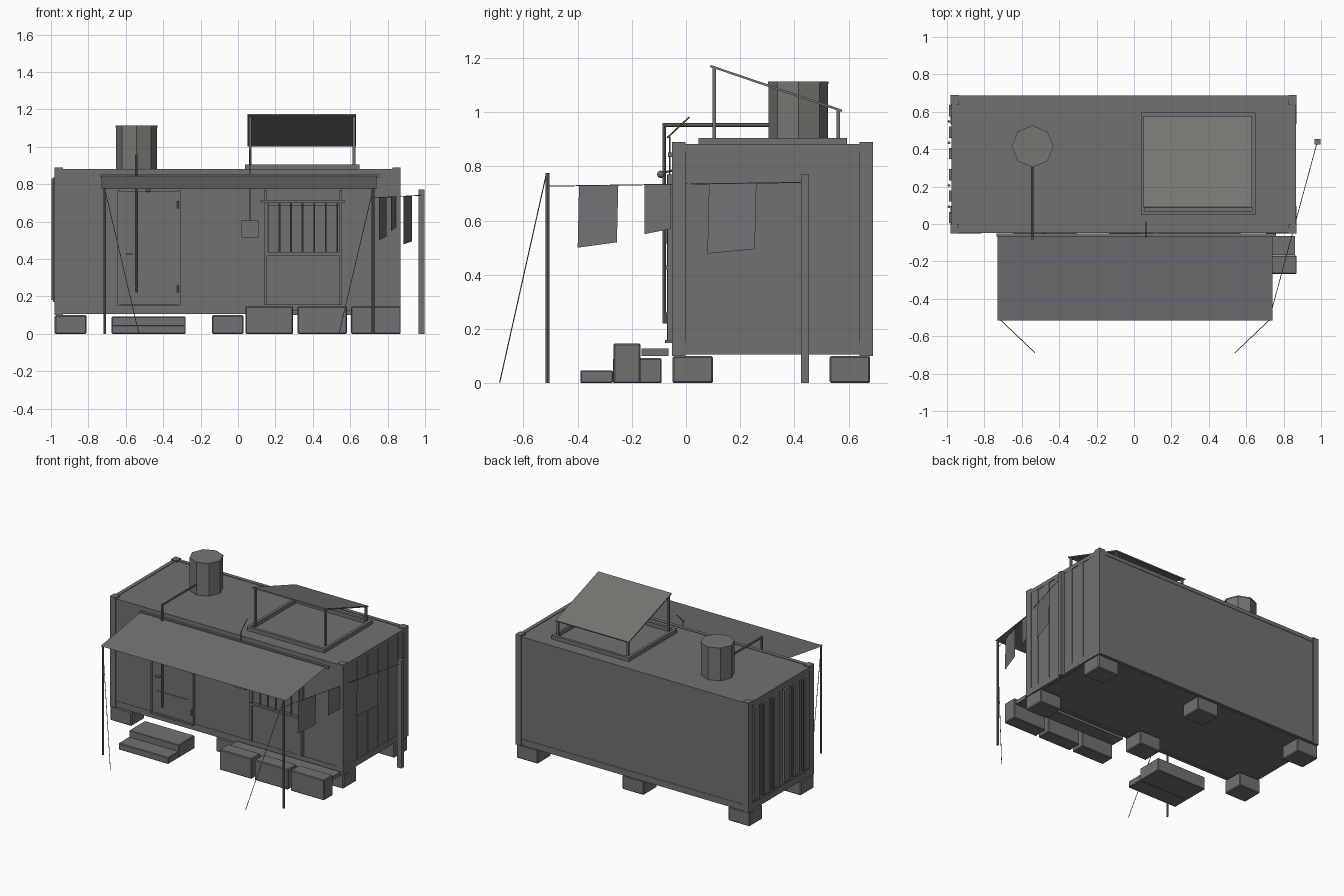
import bpy, bmesh, math
from mathutils import Vector


def material(name, rgb):
    m = bpy.data.materials.new(name)
    m.diffuse_color = (*rgb, 1)
    return m


GREY = material("weathered grey", (0.17, 0.165, 0.17))
WARM = material("warm grey", (0.18, 0.18, 0.168))


def finish(name, bm, mat):
    me = bpy.data.meshes.new(name)
    bm.to_mesh(me)
    bm.free()
    ob = bpy.data.objects.new(name, me)
    bpy.context.collection.objects.link(ob)
    me.materials.append(mat)
    return ob


def box(name, x, y, z, mat=GREY, bevel=0):
    bm = bmesh.new()
    bmesh.ops.create_cube(bm, size=1)
    for v in bm.verts:
        v.co = [r[0] + (c + 0.5) * (r[1] - r[0]) for c, r in zip(v.co, (x, y, z))]
    if bevel:
        bmesh.ops.bevel(bm, geom=bm.edges[:], offset=bevel, segments=1, affect='EDGES')
    return finish(name, bm, mat)


def rod(name, a, b, r, sides=8, mat=GREY):
    a, b = Vector(a), Vector(b)
    bm = bmesh.new()
    bmesh.ops.create_cone(bm, cap_ends=True, segments=sides, radius1=r, radius2=r, depth=(b - a).length)
    q = (b - a).to_track_quat('Z', 'Y')
    for v in bm.verts:
        v.co = q @ v.co + (a + b) / 2
    return finish(name, bm, mat)


def sheet(name, pts, mat=GREY):
    bm = bmesh.new()
    bm.faces.new([bm.verts.new(p) for p in pts])
    return finish(name, bm, mat)


# container shell, corner posts and rails
X0, X1, Y0, Y1 = -0.98, 0.87, -0.052, 0.69
box("container_body", (X0 + .008, X1 - .008), (Y0 + .006, Y1 - .006), (0.11, 0.878))
for i, x in enumerate(((X0, X0 + .045), (X1 - .045, X1))):
    for j, y in enumerate(((Y0, Y0 + .05), (Y1 - .05, Y1))):
        box(f"corner_post_{i}{j}", x, y, (0.10, 0.89))
for i, z in enumerate(((0.105, 0.15), (0.855, 0.882))):
    for j, y in enumerate(((Y0 + .003, Y0 + .03), (Y1 - .03, Y1 - .003))):
        box(f"long_rail_{i}{j}", (X0 + .04, X1 - .04), y, z)
    for j, x in enumerate(((X0 + .003, X0 + .03), (X1 - .03, X1 - .003))):
        box(f"end_rail_{i}{j}", x, (Y0 + .04, Y1 - .04), z)

# ribbed container doors on the left end, shallow ribs on the right
for i in range(6):
    y = 0.035 + i * 0.114
    box(f"end_door_rib_{i}", (X0 - .008, X0 + .02), (y - .03, y + .03), (0.17, 0.835))
    box(f"end_wall_rib_{i}", (X1 - .02, X1 - .004), (y - .03, y + .03), (0.15, 0.855))
for i, y in enumerate((0.092, 0.206, 0.434, 0.548)):
    rod(f"lock_rod_{i}", (-0.989, y, 0.18), (-0.989, y, 0.83), 0.008)

# foundation blocks
for i, x in enumerate((-0.98, -0.14, 0.70)):
    for j, y in enumerate((-0.05, 0.53)):
        box(f"foundation_block_{i}{j}", (x, x + .17), (y, y + .15), (0, 0.1), bevel=.006)

# entry steps
box("lower_step", (-0.675, -0.28), (-0.39, -0.27), (0, 0.047), bevel=.004)
box("upper_step", (-0.675, -0.28), (-0.27, -0.09), (0, 0.092), bevel=.004)

# planter crates and the bench plank behind them
for i, x in enumerate((0.04, 0.318, 0.605)):
    box(f"crate_{i}", (x, x + .265 - (i == 0) * .01), (-0.268, -0.168), (0, 0.146), bevel=.005)
box("bench_plank", (0.04, 0.86), (-0.165, -0.065), (0.1, 0.127))

# awning with poles, guy ropes and wall rail
sheet("awning", [(-0.73, -0.515, 0.775), (0.74, -0.515, 0.775), (0.74, -0.055, 0.845), (-0.73, -0.055, 0.845)])
box("awning_rail", (-0.735, 0.76), (-0.066, -0.05), (0.835, 0.852))
for n, x, gx in (("left", -0.712, -0.53), ("right", 0.722, 0.54)):
    rod(f"awning_pole_{n}", (x, -0.512, 0), (x, -0.512, 0.776), 0.0075)
    rod(f"guy_rope_{n}", (x, -0.515, 0.775), (gx, -0.688, 0.002), 0.002, 5)

# front door
box("door", (-0.635, -0.32), (-0.064, -0.04), (0.16, 0.76))
for i, x in enumerate((-0.645, -0.32)):
    box(f"door_jamb_{i}", (x, x + .013), (-0.07, -0.04), (0.15, 0.77))
box("door_sill", (-0.645, -0.307), (-0.078, -0.04), (0.148, 0.16))
for i, z in enumerate((0.24, 0.69)):
    rod(f"door_hinge_{i}", (-0.317, -0.072, z - .02), (-0.317, -0.072, z + .02), 0.008)
for i, z in enumerate((0.30, 0.55)):
    box(f"door_band_{i}", (-0.60, -0.35), (-0.069, -0.05), (z, z + .02))
box("door_handle", (-0.60, -0.565), (-0.085, -0.06), (0.425, 0.433))

# lamp above the door
rod("lamp_arm", (-0.48, -0.05, 0.785), (-0.48, -0.093, 0.775), 0.004)
bm = bmesh.new()
bmesh.ops.create_icosphere(bm, subdivisions=2, radius=0.014)
lamp = finish("lamp_globe", bm, GREY)
lamp.location = (-0.48, -0.093, 0.771)

# barred window with frame, ledges and lower panel
for i, x in enumerate((0.14, 0.54)):
    box(f"window_jamb_{i}", (x, x + .015), (-0.068, -0.04), (0.155, 0.77))
box("lower_panel", (0.155, 0.54), (-0.056, -0.04), (0.155, 0.42))
box("window_pane", (0.155, 0.54), (-0.056, -0.04), (0.435, 0.69))
box("window_sill", (0.14, 0.555), (-0.075, -0.04), (0.42, 0.435))
box("window_head", (0.12, 0.57), (-0.085, -0.04), (0.70, 0.715))
for i in range(7):
    x = 0.16 + i * .0617
    rod(f"window_bar_{i}", (x, -0.066, 0.435), (x, -0.066, 0.70), 0.005, 6)

# meter box, cable and aerial
box("meter_box", (0.02, 0.11), (-0.075, -0.04), (0.515, 0.605))
rod("meter_cable", (0.065, -0.06, 0.60), (0.065, -0.06, 0.91), 0.003, 6)
rod("aerial", (0.065, -0.07, 0.905), (0.065, 0.012, 0.982), 0.003, 6)

# water tank and pipe
rod("water_tank", (-0.542, 0.415, 0.875), (-0.542, 0.415, 1.112), 0.11, 8, WARM)
rod("water_tank_lid", (-0.542, 0.415, 1.104), (-0.542, 0.415, 1.113), 0.112, 8, WARM)
rod("pipe_top", (-0.545, 0.33, 0.953), (-0.545, -0.086, 0.953), 0.007)
rod("pipe_down", (-0.545, -0.08, 0.96), (-0.545, -0.08, 0.22), 0.007)

# solar panel on its stand
for i, x in enumerate((0.037, 0.63)):
    box(f"stand_side_{i}", (x, x + .02), (0.047, 0.595), (0.878, 0.905))
for i, y in enumerate((0.047, 0.575)):
    box(f"stand_end_{i}", (0.037, 0.65), (y, y + .02), (0.878, 0.905))
for i, x in enumerate((0.065, 0.62)):
    box(f"stand_front_leg_{i}", (x - .007, x + .007), (0.097, 0.111), (0.9, 1.163))
    box(f"stand_back_leg_{i}", (x - .007, x + .007), (0.555, 0.569), (0.9, 1.01))
panel = box("solar_panel", (0.05, 0.632), (-0.257, 0.257), (-0.004, 0.004), WARM)
panel.location = (0, 0.333, 1.088)
panel.rotation_euler.x = math.atan2(-0.165, 0.485)

# washing line, post and hanging cloths
box("line_post", (0.965, 0.998), (0.425, 0.455), (0, 0.772))
A, B = Vector((0.722, -0.512, 0.727)), Vector((0.98, 0.44, 0.741))
rod("washing_line", A, B, 0.002, 5)
for i, (ya, yb, za, zb, lean) in enumerate(((-0.395, -0.25, 0.50, 0.52, -.005), (-0.153, -0.055, 0.55, 0.57, 0),
                                            (0.085, 0.26, 0.478, 0.495, -.006))):
    p, q = (A.lerp(B, (y - A.y) / (B.y - A.y)) for y in (ya, yb))
    sheet(f"hung_cloth_{i}", [p, q, (q.x, yb + lean, zb), (p.x, ya + lean, za)])
